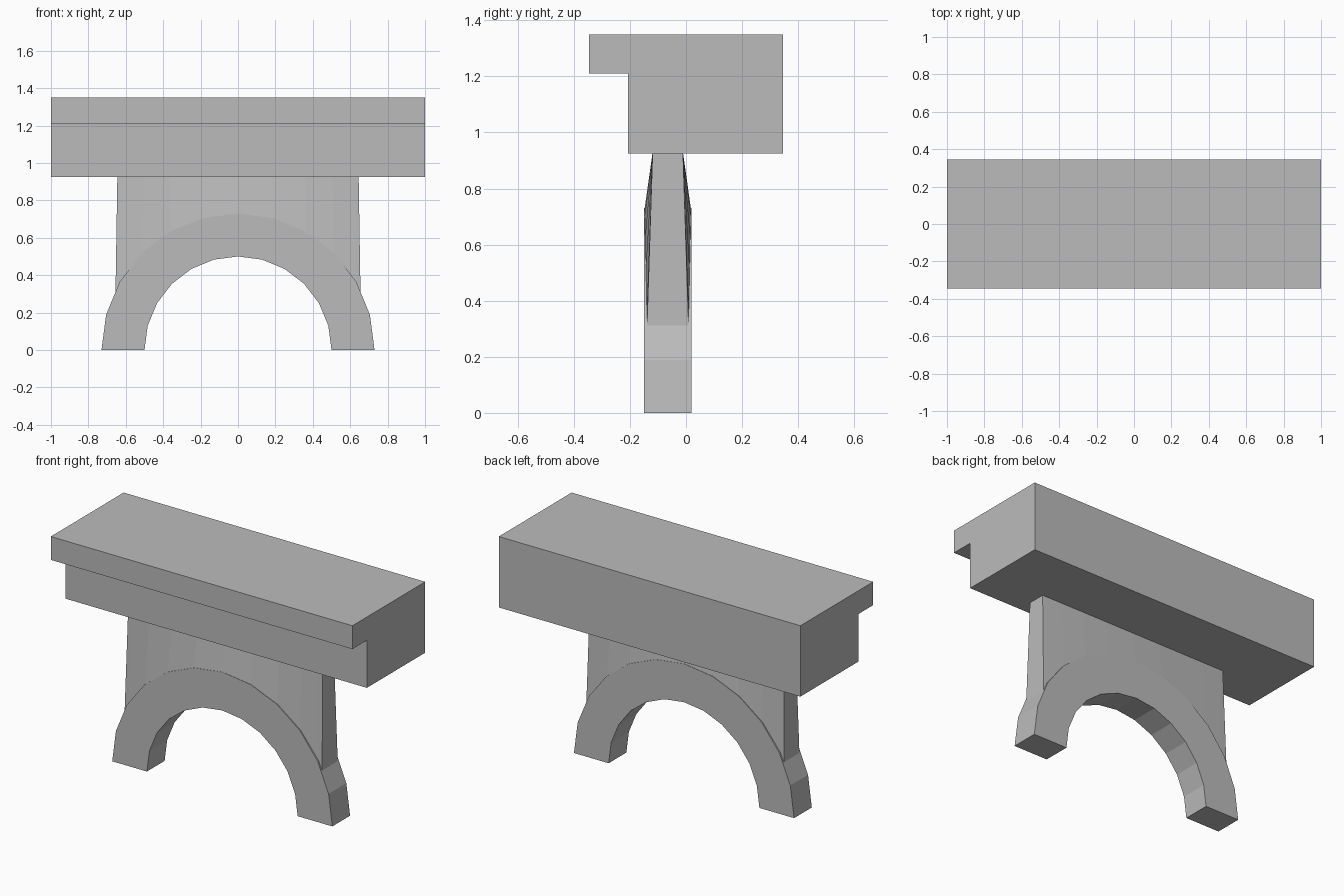
import bpy
import bmesh
from math import sin, cos, acos, radians, pi

cube = bpy.data.objects.get("Cube")
if cube:
    bpy.data.objects.remove(cube, do_unlink=True)

stone = bpy.data.materials.new("grey_stone")
stone.use_nodes = True
stone.diffuse_color = (0.5, 0.5, 0.5, 1)
bsdf = stone.node_tree.nodes["Principled BSDF"]
bsdf.inputs["Base Color"].default_value = stone.diffuse_color
bsdf.inputs["Roughness"].default_value = 0.8


def finish(name, bm):
    bmesh.ops.recalc_face_normals(bm, faces=bm.faces)
    mesh = bpy.data.meshes.new(name)
    bm.to_mesh(mesh)
    bm.free()
    mesh.materials.append(stone)
    obj = bpy.data.objects.new(name, mesh)
    bpy.context.collection.objects.link(obj)
    return obj


def loft(name, rings):
    """Skin a row of closed rings and cap both ends."""
    bm = bmesh.new()
    loops = [[bm.verts.new(p) for p in ring] for ring in rings]
    for a, b in zip(loops, loops[1:]):
        for i in range(len(a)):
            j = (i + 1) % len(a)
            bm.faces.new((a[i], a[j], b[j], b[i]))
    bm.faces.new(loops[0])
    bm.faces.new(loops[-1])
    return finish(name, bm)


# Top slab with an overhanging front lip
slab = [(-0.345, 1.35), (0.345, 1.35), (0.345, 0.925),
        (-0.207, 0.925), (-0.207, 1.21), (-0.345, 1.21)]
loft("top_slab", [[(x, y, z) for y, z in slab] for x in (-1, 1)])

# Half-round arch of twelve straight segments
MID, HALF, INNER, OUTER = -0.065, 0.084, 0.5, 0.73
arch = []
for k in range(13):
    a = pi * k / 12
    arch.append([(r * cos(a), MID + s * HALF, r * sin(a))
                 for r, s in ((INNER, -1), (OUTER, -1), (OUTER, 1), (INNER, 1))])
loft("arch", arch)

# Web tapering from the arch up to the slab, its foot sunk into the arch
TOP_X, FOOT_X, TOP_Z = 0.645, 0.655, 0.93
start = acos(FOOT_X / 0.725)
angles = [start] + [radians(d) for d in range(30, 151, 15)] + [pi - start]
web = []
for a in angles:
    r = 0.725
    x, z = r * cos(a), r * sin(a)
    foot = 0.074 + 0.009 * (sin(a) - sin(start)) / (1 - sin(start))
    top_x = x * TOP_X / FOOT_X
    web.append([(x, MID - foot, z), (top_x, MID - 0.054, TOP_Z),
                (top_x, MID + 0.054, TOP_Z), (x, MID + foot, z)])
loft("web", web)
